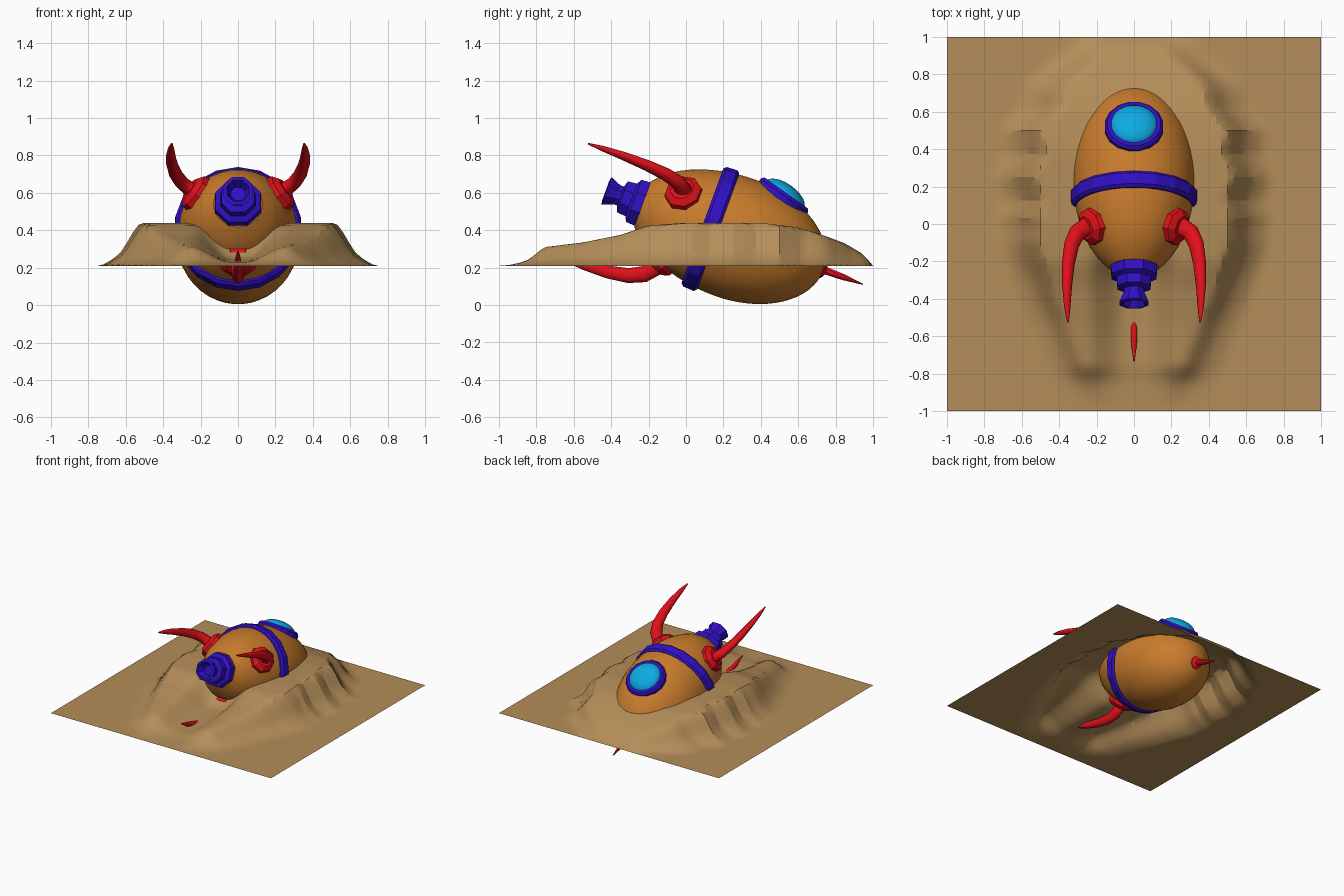
import bpy, bmesh, math, random
from mathutils import Vector, Matrix

if "Cube" in bpy.data.objects:
    bpy.data.objects.remove(bpy.data.objects["Cube"])

random.seed(4)
TILT = math.radians(20)
# rocket frame: local x = sideways, local y = up, local z = towards the nose
AX = Vector((0, math.cos(TILT), -math.sin(TILT)))
UP = Vector((0, math.sin(TILT), math.cos(TILT)))
SIDE = UP.cross(AX)


def frame(side, up, axis, origin):
    m = Matrix((side, up, axis)).transposed().to_4x4()
    m.translation = origin
    return m


ROCKET = frame(SIDE, UP, AX, Vector((0, 0.125, 0.41)))


def material(name, rgb):
    m = bpy.data.materials.new(name)
    m.diffuse_color = (*rgb, 1)
    m.use_nodes = True
    m.node_tree.nodes["Principled BSDF"].inputs["Base Color"].default_value = m.diffuse_color
    return m


ORANGE = material("orange_paint", (0.58, 0.20, 0.025))
BLUE = material("blue_paint", (0.03, 0.005, 0.55))
RED = material("red_paint", (0.75, 0.005, 0.01))
GLASS = material("cyan_glass", (0.004, 0.40, 0.75))
SAND = material("sand", (0.46, 0.27, 0.10))


def finish(name, bm, mat, matrix, angle):
    bmesh.ops.recalc_face_normals(bm, faces=bm.faces)
    me = bpy.data.meshes.new(name)
    bm.to_mesh(me)
    bm.free()
    ob = bpy.data.objects.new(name, me)
    bpy.context.collection.objects.link(ob)
    me.materials.append(mat)
    ob.matrix_world = matrix
    if angle:
        bpy.ops.object.select_all(action='DESELECT')
        ob.select_set(True)
        bpy.context.view_layer.objects.active = ob
        bpy.ops.object.shade_smooth_by_angle(angle=math.radians(angle))
    return ob


def skin(bm, rings, closed=False):
    """Bridge rings of equal vertex count; cap the ends unless closed."""
    n = len(rings[0])
    pairs = list(zip(rings, rings[1:])) + ([(rings[-1], rings[0])] if closed else [])
    for a, b in pairs:
        for i in range(n):
            j = (i + 1) % n
            bm.faces.new((a[i], a[j], b[j], b[i]))
    if not closed:
        bm.faces.new(rings[0])
        bm.faces.new(rings[-1])


def lathe(name, profile, sides, mat, matrix=ROCKET, closed=False, angle=0):
    """Turn (z, radius) points about local z."""
    bm = bmesh.new()
    rings = []
    for z, r in profile:
        rings.append([bm.verts.new((r * math.cos(a), r * math.sin(a), z)) for a in
                      (2 * math.pi * (i + 0.5) / sides for i in range(sides))])
    skin(bm, rings, closed)
    return finish(name, bm, mat, matrix, angle)


def body_radius(t):
    a = 0.50 if t > 0.15 else 0.577
    return 0.33 * math.sqrt(max(0, 1 - ((t - 0.15) / a) ** 2))


# Hull
ts = [-0.38 + 0.53 * i / 12 for i in range(12)]
ts += [0.15 + 0.5 * math.sin(math.pi / 2 * i / 16) for i in range(16)]
lathe("hull", [(t, body_radius(t)) for t in ts] + [(0.65, 0.004)], 40, ORANGE, angle=40)

# Belt around the hull
lathe("hull_belt", [(-0.04, 0.29), (-0.04, 0.325), (-0.025, 0.34), (0.035, 0.343),
                    (0.05, 0.33), (0.05, 0.29)], 18, BLUE, closed=True)

# Engine nozzle
lathe("engine_nozzle", [(-0.34, 0.12), (-0.35, 0.135), (-0.43, 0.13), (-0.445, 0.10),
                        (-0.495, 0.095), (-0.505, 0.058), (-0.525, 0.058), (-0.585, 0.085),
                        (-0.59, 0.065), (-0.54, 0.04)], 8, BLUE)

# Porthole with domed glass
n = Vector((0, 0.58, 0.81)).normalized()
s = Vector((1, 0, 0))
PORT = frame(s, n.cross(s), n, Vector((0, 0.525, 0.585)))
lathe("porthole_frame", [(-0.05, 0.155), (0.0, 0.158), (0.018, 0.145), (0.018, 0.12),
                         (-0.05, 0.11)], 16, BLUE, PORT, closed=True)
lathe("porthole_glass", [(-0.02, 0.126)] + [(0.005 + 0.06 * math.sin(a), 0.126 * math.cos(a))
                         for a in (math.pi / 2 * i / 6 for i in range(6))] + [(0.065, 0.002)],
      24, GLASS, PORT, angle=40)

# Nose spike
lathe("nose_spike", [(0.625, 0.055), (0.65, 0.05), (0.665, 0.022), (0.76, 0.018),
                     (0.875, 0.003)], 8, RED)

# Three curved fins: (distance along axis, distance from axis, half thickness)
FIN = [(-0.20, 0.23, 0.055), (-0.205, 0.30, 0.052), (-0.245, 0.35, 0.046), (-0.32, 0.385, 0.042),
       (-0.43, 0.405, 0.036), (-0.56, 0.413, 0.028), (-0.68, 0.412, 0.018), (-0.765, 0.408, 0.005)]
for label, deg in (("left", 150), ("right", 30), ("lower", 270)):
    ang = math.radians(deg)
    rad = Vector((math.cos(ang), math.sin(ang), 0))
    tan = Vector((-math.sin(ang), math.cos(ang), 0))
    axis = Vector((0, 0, 1))
    pts = [rad * r + axis * t for t, r, w in FIN]
    bm = bmesh.new()
    rings = []
    for i, p in enumerate(pts):
        d = (pts[min(i + 1, len(pts) - 1)] - pts[max(i - 1, 0)]).normalized()
        q = d.cross(tan)
        w = FIN[i][2]
        rings.append([bm.verts.new(p + tan * (0.75 * w * math.cos(a)) + q * (w * math.sin(a)))
                      for a in (2 * math.pi * k / 10 for k in range(10))])
    skin(bm, rings)
    finish(label + "_fin", bm, RED, ROCKET, 50)
    # octagonal fin mount, tilted to the hull slope
    out = (rad - axis * 0.42).normalized()
    mount = ROCKET @ frame(tan, out.cross(tan), out, rad * 0.262 - axis * 0.195)
    lathe(label + "_fin_mount", [(-0.03, 0.105), (0.015, 0.10), (0.04, 0.065)], 8, RED, mount)

# Sand sheet pushed up around the hull, with a skid trench behind
CREST = [(-1, 0), (-0.95, 0.005), (-0.85, 0.03), (-0.76, 0.10), (-0.55, 0.125), (-0.35, 0.165),
         (-0.2, 0.215), (0, 0.23), (0.4, 0.23), (0.6, 0.205), (0.73, 0.165), (0.85, 0.12),
         (0.95, 0.06), (1, 0)]
WIDTH = [(-1, 0.3), (-0.85, 0.40), (-0.6, 0.50), (-0.35, 0.60), (-0.1, 0.68), (0.3, 0.68),
         (0.5, 0.65), (0.7, 0.55), (0.85, 0.44), (1, 0.28)]


def lerp_table(table, x):
    for (x0, y0), (x1, y1) in zip(table, table[1:]):
        if x <= x1:
            return y0 + (y1 - y0) * (x - x0) / (x1 - x0)
    return table[-1][1]


def step(a, b, x):
    k = min(1, max(0, (x - a) / (b - a)))
    return k * k * (3 - 2 * k)


def sand_height(x, y):
    ax = abs(x)
    w = lerp_table(WIDTH, y)
    if y > 0:
        w += 0.04 * (abs((y * 8) % 2 - 1) - 0.5)      # scalloped outer wall
    # steep upper bank on a shallow foot
    bank = 0.3 * step(w + 0.05, w - 0.10, ax) + 0.7 * step(w - 0.05, w - 0.19, ax)
    trench = 1 - (1 - step(0.04, 0.26, ax)) * step(-0.02, -0.3, y) * 0.8
    ripple = 1 + 0.04 * math.sin(23 * y + 9 * ax) * (1 - bank)
    return 0.21 + lerp_table(CREST, y) * bank * trench * ripple


bm = bmesh.new()
bmesh.ops.create_grid(bm, x_segments=64, y_segments=64, size=1)
for v in bm.verts:
    v.co.z = sand_height(v.co.x, v.co.y)
finish("sand_bank", bm, SAND, Matrix(), 25)
